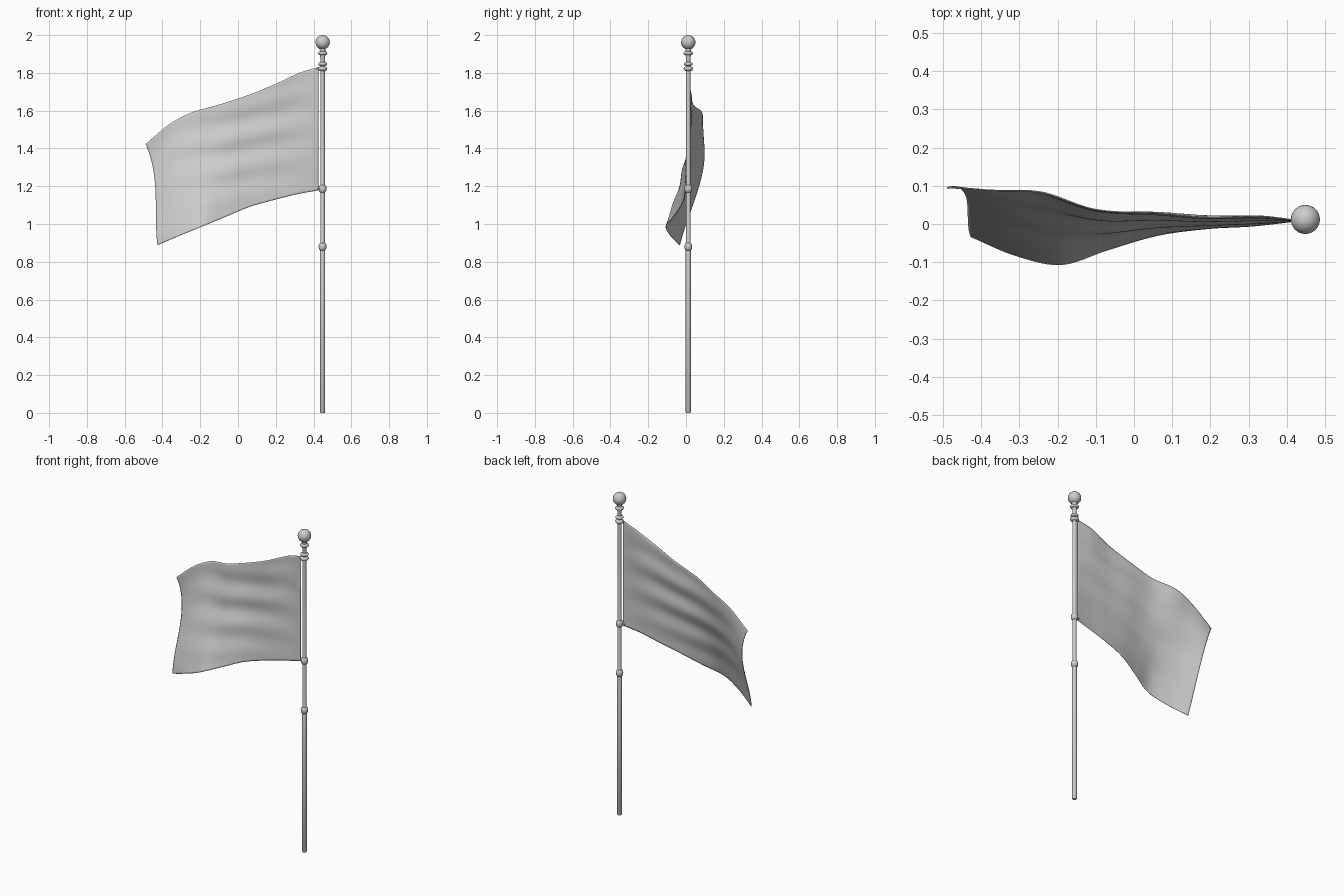
import bpy, math
from mathutils import Vector

if "Cube" in bpy.data.objects:
    bpy.data.objects.remove(bpy.data.objects["Cube"])

PX, PY = 0.448, 0.012


def make_mesh(name, verts, faces, angle=40):
    me = bpy.data.meshes.new(name)
    me.from_pydata(verts, [], faces)
    me.update()
    ob = bpy.data.objects.new(name, me)
    bpy.context.collection.objects.link(ob)
    bpy.ops.object.select_all(action='DESELECT')
    ob.select_set(True)
    bpy.context.view_layer.objects.active = ob
    bpy.ops.object.shade_smooth_by_angle(angle=math.radians(angle))
    return ob


def lathe(name, profile, n=24):
    """Turn a (radius, z) profile round the pole axis, capping both ends."""
    verts = [(PX + r * math.cos(2 * math.pi * k / n), PY + r * math.sin(2 * math.pi * k / n), z)
             for r, z in profile for k in range(n)]
    faces = [(i * n + k, i * n + (k + 1) % n, (i + 1) * n + (k + 1) % n, (i + 1) * n + k)
             for i in range(len(profile) - 1) for k in range(n)]
    last = (len(profile) - 1) * n
    faces += [tuple(reversed(range(n))), tuple(range(last, last + n))]
    return make_mesh(name, verts, faces)


def bead(z, r, h, base=0.011, n=8):
    """Rounded ring profile."""
    return [(base + (r - base) * math.sin(math.pi * i / n), z - h * math.cos(math.pi * i / n))
            for i in range(n + 1)]


# Pole, its joint rings and the turned neck
lathe("pole", [(0.011, 0), (0.0135, 0.004), (0.0135, 0.88), (0.012, 0.885), (0.012, 1.82)])
for name, z in (("lower_ring", 0.88), ("upper_ring", 1.187)):
    lathe(name, bead(z, 0.021, 0.02))
lathe("finial_neck", bead(1.822, 0.025, 0.012) + bead(1.847, 0.023, 0.010) +
      [(0.012, 1.862), (0.011, 1.875), (0.014, 1.89)] + bead(1.904, 0.025, 0.010, 0.014) +
      [(0.014, 1.917), (0.017, 1.93)])

# Ball on top
bpy.ops.mesh.primitive_uv_sphere_add(segments=32, ring_count=16, radius=0.038, location=(PX, PY, 1.962))
bpy.context.object.name = "finial_ball"
bpy.ops.object.shade_smooth_by_angle()

# Short ties holding the flag corners to the pole
for name, z in (("top_tie", 1.822), ("bottom_tie", 1.187)):
    bpy.ops.mesh.primitive_cylinder_add(vertices=12, radius=0.006, depth=0.028,
                                        location=(PX - 0.018, PY, z), rotation=(0, math.pi / 2, 0))
    bpy.context.object.name = name
    bpy.ops.object.shade_smooth_by_angle()

# Flag: upper and lower edge curves, from the pole to the free end
TOP = [(.425, .010, 1.83), (.325, .020, 1.80), (.20, .016, 1.742), (.06, .028, 1.685),
       (-.10, .038, 1.632), (-.24, .083, 1.592), (-.362, .088, 1.529), (-.489, .095, 1.423)]
LOW = [(.425, .008, 1.178), (.31, -.005, 1.157), (.19, -.012, 1.127), (.06, -.030, 1.09),
       (-.07, -.068, 1.036), (-.19, -.106, .987), (-.31, -.082, .938), (-.426, -.033, .888)]


def spline(pts, t):
    """Smooth curve through the points, t from 0 to 1."""
    p = [Vector(q) for q in pts]
    p = [2 * p[0] - p[1]] + p + [2 * p[-1] - p[-2]]
    s = t * (len(pts) - 1)
    i = min(int(s), len(pts) - 2)
    f = s - i
    a, b, c, d = p[i:i + 4]
    return 0.5 * (2 * b + (c - a) * f + (2 * a - 5 * b + 4 * c - d) * f * f + (3 * b - a - 3 * c + d) * f ** 3)


NU, NV = 90, 60
verts = []
for i in range(NU + 1):
    u = i / NU
    top, low = spline(TOP, u), spline(LOW, u)
    for j in range(NV + 1):
        v = j / NV
        p = top.lerp(low, v)
        belly = v * (1 - v) ** 2 / 0.148
        p.x += 0.026 * belly * u ** 6                              # hollow free end
        p.y += belly * (0.006 + 0.022 * u ** 2) * min(1, u * 4)    # billow
        env = math.sin(math.pi * min(1, u * 1.05)) * math.sin(math.pi * v) ** 0.7 * (1 - 0.6 * v)
        p.y += 0.009 * env * math.sin(2 * math.pi * (3.6 * v + 1.1 * u))   # lengthwise folds
        verts.append(p)
W = NV + 1
faces = [(i * W + j, i * W + j + 1, (i + 1) * W + j + 1, (i + 1) * W + j)
         for i in range(NU) for j in range(NV)]
flag = make_mesh("flag", verts, faces, 60)
cloth = flag.modifiers.new("thickness", 'SOLIDIFY')
cloth.thickness = 0.003
cloth.offset = 0
